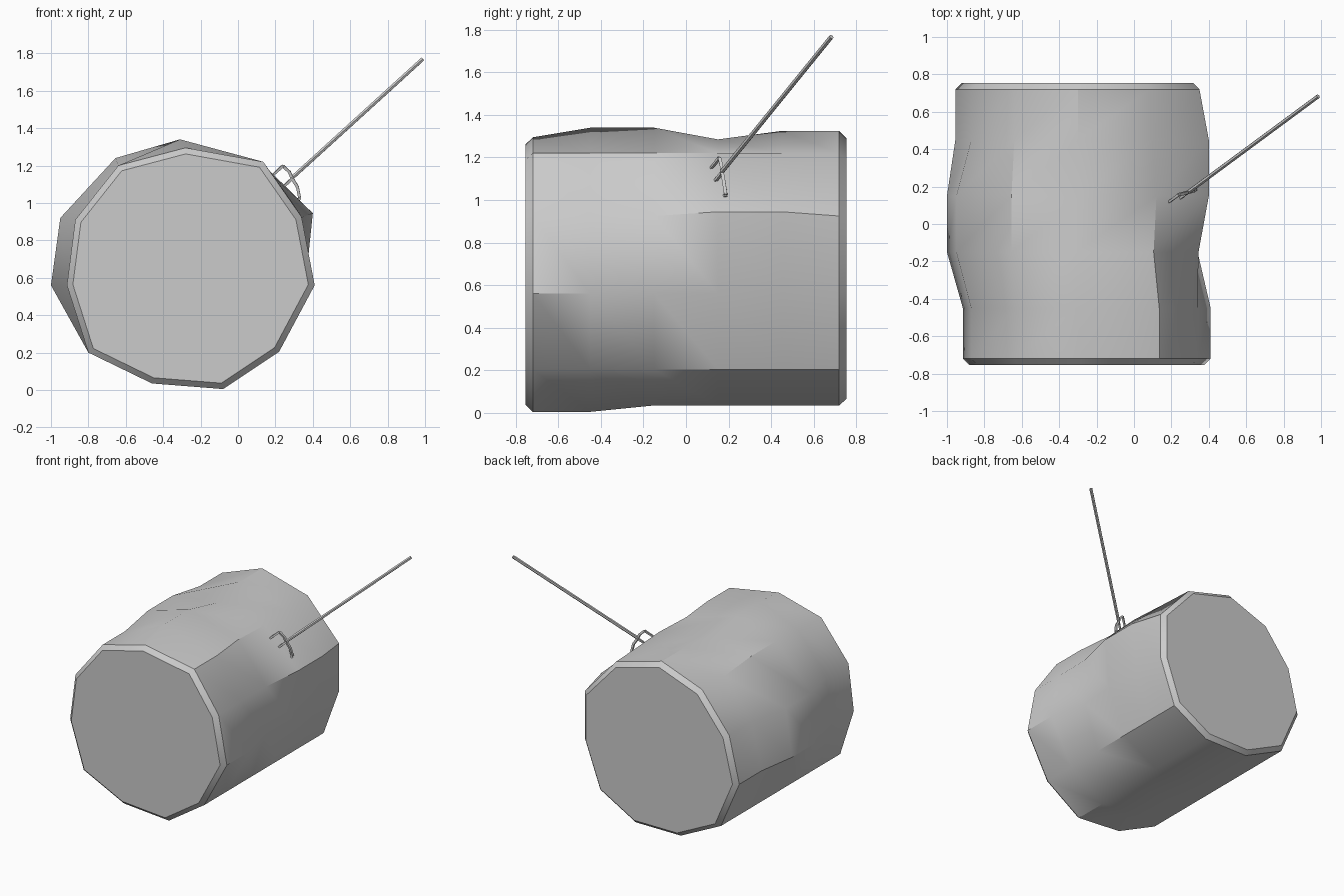
import bpy, bmesh, math
from mathutils import Vector

if "Cube" in bpy.data.objects:
    bpy.data.objects.remove(bpy.data.objects["Cube"])

# Front cross-section of the bale (x, z), clockwise from the top
PROFILE = [(-.28, 1.295), (.135, 1.22), (.34, .925), (.41, .56), (.22, .205), (-.08, .005),
           (-.46, .035), (-.80, .20), (-.915, .56), (-.87, .91), (-.64, 1.20)]
RINGS = [-.72, -.45, -.15, .15, .45, .72]
# Lumps and dents: profile point -> (x, z) shift at each ring
LUMPS = {
    0: [(0, 0), (-.03, .045), (-.03, .045), (0, -.01), (-.02, .03), (-.02, .03)],
    1: [(0, 0), (0, 0), (-.03, 0), (-.015, 0), (-.035, 0), (-.05, 0)],
    2: [(0, 0), (0, 0), (.005, 0), (.06, .02), (.06, .02), (.01, 0)],
    3: [(0, 0), (0, 0), (-.07, 0), (-.05, 0), (-.06, 0), (-.06, 0)],
    5: [(0, 0), (0, 0), (0, .03), (0, .03), (0, .03), (0, .03)],
    8: [(0, 0), (0, 0), (-.085, 0), (-.085, 0), (-.04, 0), (-.04, 0)],
    9: [(0, 0), (0, 0), (-.08, .01), (-.08, .01), (0, 0), (0, 0)],
    10: [(0, 0), (0, 0), (-.015, .04), (-.015, .04), (0, 0), (0, 0)],
}
CENTRE = Vector((-.27, 0, .64))


def finish(bm, name, angle=35):
    bmesh.ops.recalc_face_normals(bm, faces=bm.faces)
    me = bpy.data.meshes.new(name)
    bm.to_mesh(me)
    bm.free()
    ob = bpy.data.objects.new(name, me)
    bpy.context.collection.objects.link(ob)
    bpy.ops.object.select_all(action='DESELECT')
    ob.select_set(True)
    bpy.context.view_layer.objects.active = ob
    bpy.ops.object.shade_smooth_by_angle(angle=math.radians(angle))
    return ob


def loft(bm, loops):
    rings = [[bm.verts.new(p) for p in loop] for loop in loops]
    n = len(rings[0])
    for a, b in zip(rings, rings[1:]):
        for i in range(n):
            j = (i + 1) % n
            bm.faces.new((a[i], a[j], b[j], b[i]))
    bm.faces.new(rings[0])
    bm.faces.new(rings[-1])


def rod(name, path, radii, sides):
    # Straight or bent rod swept along a path
    path = [Vector(p) for p in path]
    axis = (path[-1] - path[0]).normalized()
    u = axis.orthogonal().normalized()
    v = axis.cross(u)
    loops = []
    for p, r in zip(path, radii):
        loops.append([p + r * (u * math.cos(t) + v * math.sin(t))
                      for t in (2 * math.pi * k / sides for k in range(sides))])
    bm = bmesh.new()
    loft(bm, loops)
    return finish(bm, name)


# Round bale with chamfered ends
loops = []
for k, y in enumerate(RINGS):
    loop = []
    for i, (x, z) in enumerate(PROFILE):
        dx, dz = LUMPS[i][k] if i in LUMPS else (0, 0)
        loop.append(Vector((x + dx, y, z + dz)))
    loops.append(loop)


def cap(loop, y):
    c = Vector((CENTRE.x, y, CENTRE.z))
    return [c + (Vector((p.x, y, p.z)) - c) * .95 for p in loop]


bm = bmesh.new()
loft(bm, [cap(loops[0], -.753)] + loops + [cap(loops[-1], .753)])
finish(bm, "hay_bale")

# Pitchfork: handle, bowed crossbar and three tines pushed into the bale
base, top = Vector((.29, .17, 1.135)), Vector((.985, .683, 1.767))
rod("fork_handle", [base, top], [.012, .012], 6)
bar = [Vector(p) for p in ((.24, .157, 1.198), (.275, .166, 1.165), (.29, .17, 1.13),
                           (.318, .178, 1.085), (.33, .187, 1.025))]
rod("fork_crossbar", bar, [.011] * 5, 4)
into = (base - top).normalized()
for i, k in enumerate((0, 2, 4)):
    rod(f"fork_tine_{i + 1}", [bar[k], bar[k] + into * .06, bar[k] + into * .12],
        [.01, .009, .004], 4)
